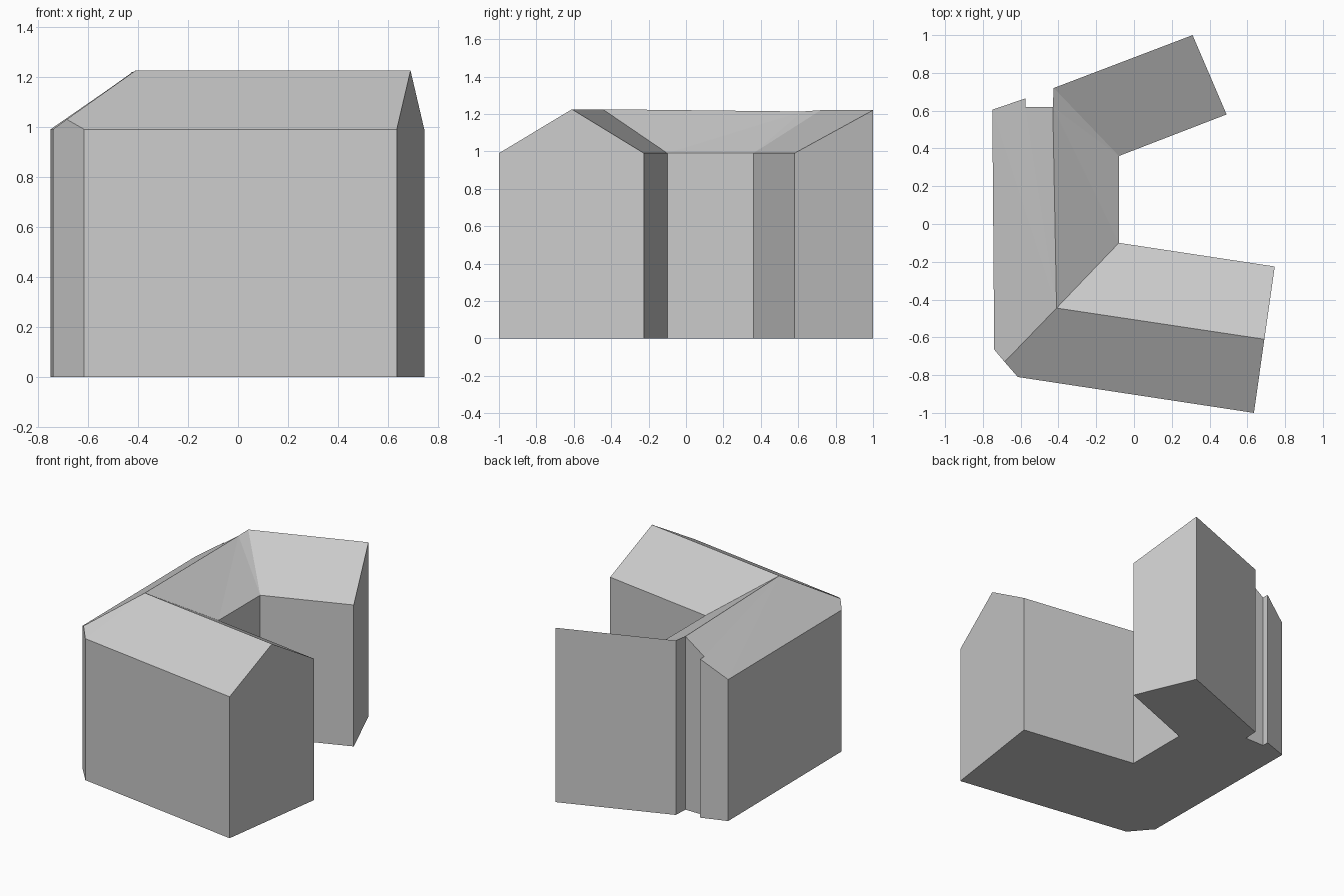
import bpy
import bmesh

cube = bpy.data.objects.get("Cube")
if cube:
    bpy.data.objects.remove(cube, do_unlink=True)

EAVE, RIDGE = 0.99, 1.225

# One plaster-grey material
grey = bpy.data.materials.new("plain_grey")
grey.use_nodes = True
colour = (0.6, 0.6, 0.6, 1.0)
grey.diffuse_color = colour
grey.node_tree.nodes["Principled BSDF"].inputs["Base Color"].default_value = colour

# Plan corners with their roof heights
points = {
    # front wing
    "cut_front": (-0.615, -0.81, EAVE),
    "front_out": (0.635, -1.0, EAVE),
    "front_gable": (0.69, -0.61, RIDGE),
    "front_in": (0.745, -0.225, EAVE),
    "court_front": (-0.08, -0.10, EAVE),
    "ridge_corner": (-0.41, -0.445, RIDGE),
    # cut corner between front and side wings
    "cut_peak": (-0.685, -0.73, 1.03),
    "cut_side": (-0.74, -0.665, EAVE),
    # side wing with a notch at its back end
    "side_back": (-0.75, 0.605, EAVE),
    "notch_a": (-0.575, 0.665, 1.11),
    "notch_b": (-0.575, 0.62, 1.11),
    "notch_c": (-0.43, 0.62, 1.213),
    "ridge_back": (-0.425, 0.72, 1.22),
    "court_back": (-0.08, 0.36, EAVE),
    # back wing with a single slope
    "back_in": (0.49, 0.58, EAVE),
    "back_out": (0.31, 1.0, 1.22),
}

# Roof slopes, counter-clockwise from above
slopes = [
    ["cut_front", "front_out", "front_gable", "ridge_corner", "cut_peak"],
    ["ridge_corner", "front_gable", "front_in", "court_front"],
    ["ridge_corner", "court_front", "court_back", "ridge_back", "notch_c"],
    ["cut_side", "cut_peak", "ridge_corner", "notch_c", "notch_b",
     "notch_a", "side_back"],
    ["court_back", "back_in", "back_out", "ridge_back"],
    ["cut_side", "cut_front", "cut_peak"],
]

bm = bmesh.new()
verts = {name: bm.verts.new(co) for name, co in points.items()}
for slope in slopes:
    bm.faces.new([verts[name] for name in slope])

# Walls drop from the outer roof edges to the ground
outline = [e for e in bm.edges if e.is_boundary]
drop = bmesh.ops.extrude_edge_only(bm, edges=outline)["geom"]
for v in (g for g in drop if isinstance(g, bmesh.types.BMVert)):
    v.co.z = 0

# Floor closes the shell
bmesh.ops.holes_fill(bm, edges=[e for e in bm.edges if e.is_boundary], sides=0)
bmesh.ops.triangulate(bm, faces=[f for f in bm.faces if len(f.verts) > 4])
bmesh.ops.recalc_face_normals(bm, faces=bm.faces)

mesh = bpy.data.meshes.new("building")
bm.to_mesh(mesh)
bm.free()
mesh.materials.append(grey)
bpy.context.collection.objects.link(bpy.data.objects.new("building", mesh))
